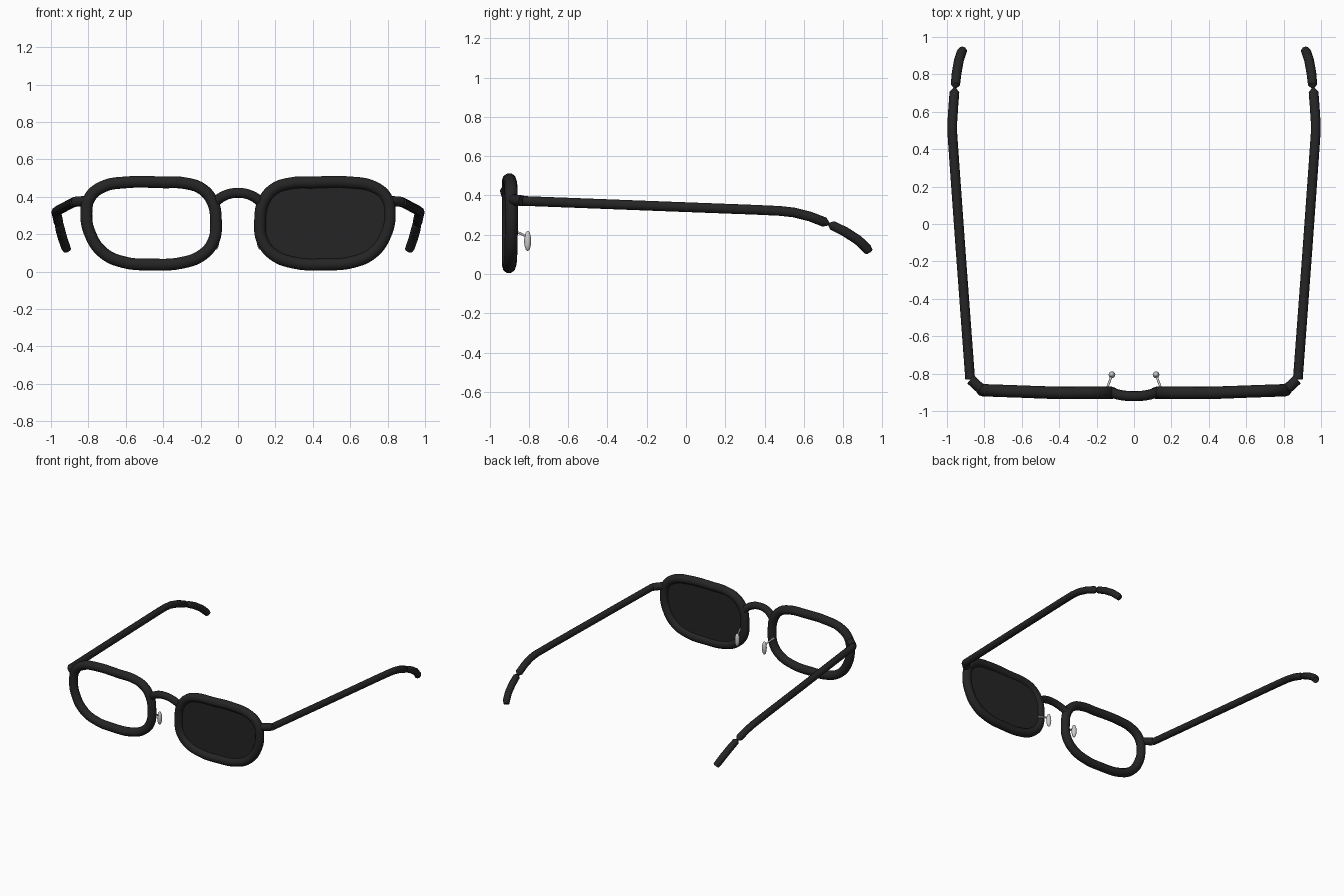
import bpy, bmesh, math
from mathutils import Vector

cube = bpy.data.objects.get("Cube")
if cube:
    bpy.data.objects.remove(cube, do_unlink=True)


def material(name, rgb):
    m = bpy.data.materials.new(name)
    m.use_nodes = True
    m.diffuse_color = (*rgb, 1)
    m.node_tree.nodes["Principled BSDF"].inputs["Base Color"].default_value = (*rgb, 1)
    return m


BLACK = material("black plastic", (0.018, 0.018, 0.018))
SILVER = material("silver metal", (0.6, 0.6, 0.6))


def mirror(ob):
    ob.modifiers.new("other side", "MIRROR").use_axis[0] = True


def tube(name, points, radius, mat, handle="AUTO", cyclic=False, scales=None, both=True):
    """Round rod swept along a path, with optional thickness per point."""
    cu = bpy.data.curves.new(name, "CURVE")
    cu.dimensions = "3D"
    cu.bevel_depth = radius
    cu.bevel_resolution = 3
    cu.resolution_u = 5 if handle == "AUTO" else 1
    cu.use_fill_caps = True
    sp = cu.splines.new("BEZIER")
    sp.bezier_points.add(len(points) - 1)
    sp.use_cyclic_u = cyclic
    for i, (bp, co) in enumerate(zip(sp.bezier_points, points)):
        bp.co = co
        bp.handle_left_type = bp.handle_right_type = handle
        bp.radius = scales[i] if scales else 1
    ob = bpy.data.objects.new(name, cu)
    bpy.context.collection.objects.link(ob)
    cu.materials.append(mat)
    bpy.ops.object.select_all(action="DESELECT")
    ob.select_set(True)
    bpy.context.view_layer.objects.active = ob
    bpy.ops.object.convert(target="MESH")
    ob = bpy.context.object
    ob.name = name
    bpy.ops.object.shade_smooth_by_angle(angle=math.radians(40))
    if both:
        mirror(ob)
    return ob


# Rims: rounded outline, gently wrapped back towards the temples
outline = [(0.40, 0.477), (0.60, 0.477), (0.72, 0.455), (0.79, 0.40),
           (0.811, 0.31), (0.79, 0.20), (0.72, 0.10), (0.61, 0.05),
           (0.46, 0.038), (0.30, 0.047), (0.19, 0.09), (0.13, 0.165),
           (0.118, 0.27), (0.135, 0.37), (0.19, 0.44), (0.28, 0.472)]
rim_path = [(x, -0.903 + 0.035 * max(0, x - 0.4), z) for x, z in outline]
tube("rims", rim_path, 0.033, BLACK, cyclic=True)

# Dark lens, on the left side only
bm = bmesh.new()
face = bm.faces.new([bm.verts.new((x, -0.905, z)) for x, z in outline])
ext = bmesh.ops.extrude_face_region(bm, geom=[face])
bmesh.ops.translate(bm, vec=(0, 0.016, 0),
                    verts=[g for g in ext["geom"] if isinstance(g, bmesh.types.BMVert)])
bmesh.ops.recalc_face_normals(bm, faces=bm.faces)
me = bpy.data.meshes.new("left_lens")
bm.to_mesh(me)
bm.free()
me.materials.append(BLACK)
bpy.context.collection.objects.link(bpy.data.objects.new("left_lens", me))

# Arched bridge
tube("bridge", [(-0.135, -0.895, 0.36), (-0.075, -0.914, 0.405), (0, -0.92, 0.421),
                (0.075, -0.914, 0.405), (0.135, -0.895, 0.36)],
     0.027, BLACK, both=False)

# End pieces and temple arms, with a pinched neck before each ear tip
tube("end_pieces", [(0.79, -0.89, 0.378), (0.825, -0.876, 0.377), (0.872, -0.832, 0.373)],
     0.028, BLACK, handle="VECTOR")
tube("temple_arms", [(0.876, -0.83, 0.372), (0.93, -0.1, 0.344), (0.962, 0.35, 0.327),
                     (0.971, 0.48, 0.321), (0.971, 0.55, 0.313), (0.966, 0.63, 0.293),
                     (0.96, 0.705, 0.264), (0.958, 0.727, 0.254), (0.955, 0.745, 0.247),
                     (0.948, 0.81, 0.215), (0.936, 0.875, 0.173), (0.922, 0.918, 0.133),
                     (0.913, 0.93, 0.115)],
     0.026, BLACK, handle="VECTOR",
     scales=[1, 1, 1, 1, 1, 1, 1, 0.3, 0.95, 1, 1, 1, 0.85])

# Nose pads on thin wire arms
tube("pad_arms", [(0.146, -0.885, 0.222), (0.132, -0.845, 0.207), (0.118, -0.806, 0.188)],
     0.006, SILVER)
bpy.ops.mesh.primitive_uv_sphere_add(segments=16, ring_count=10, radius=1,
                                     location=(0, 0, 0))
pads = bpy.context.object
pads.name = "nose_pads"
for v in pads.data.vertices:
    v.co = Vector((v.co.x * 0.018, v.co.y * 0.018, v.co.z * 0.051)) + Vector((0.118, -0.806, 0.168))
pads.data.materials.append(SILVER)
bpy.ops.object.shade_smooth_by_angle(angle=math.radians(60))
mirror(pads)
